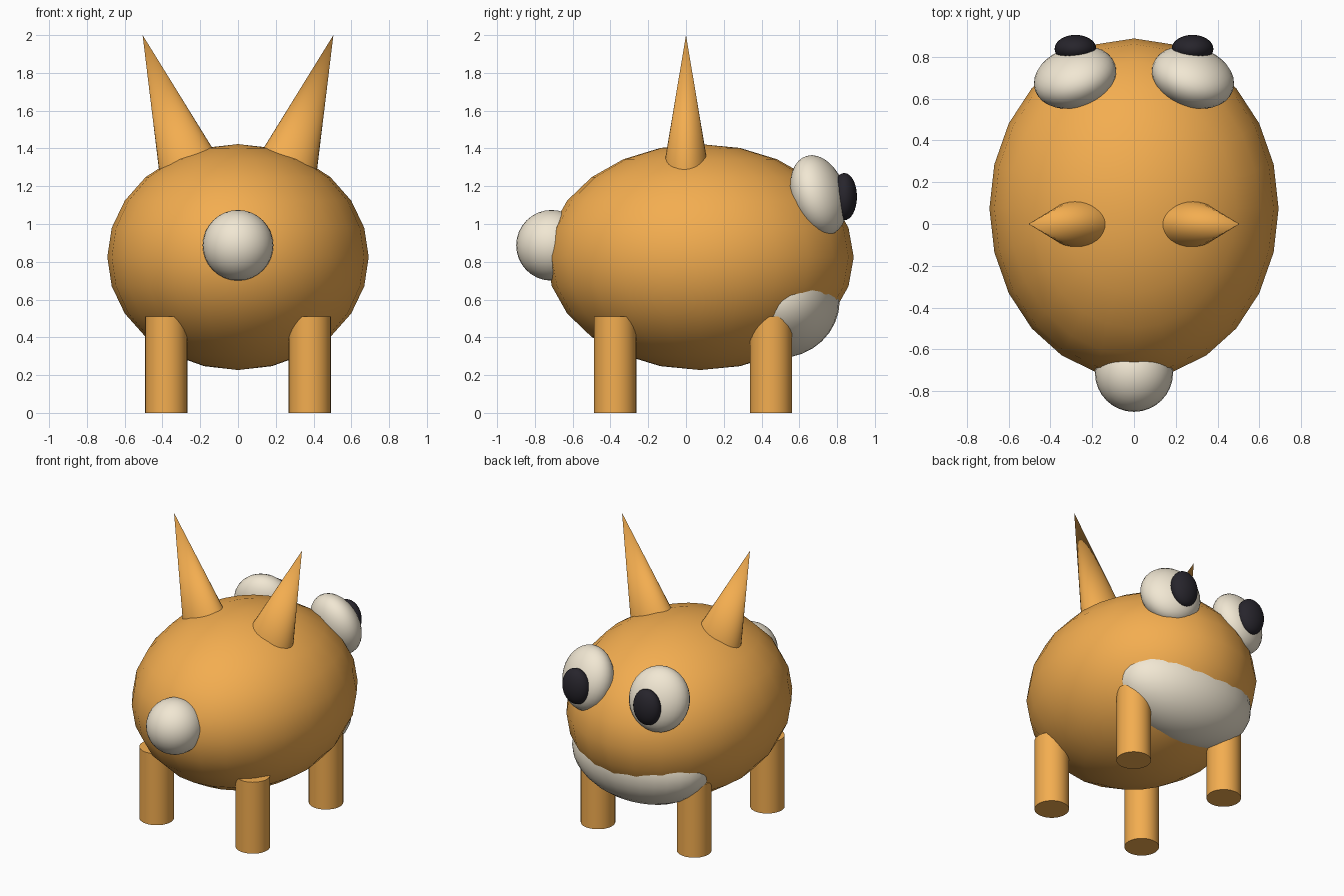
import bpy
from math import radians, atan2, tan
from mathutils import Vector

if "Cube" in bpy.data.objects:
    bpy.data.objects.remove(bpy.data.objects["Cube"])


def material(name, rgb):
    m = bpy.data.materials.new(name)
    m.diffuse_color = (*rgb, 1)
    m.use_nodes = True
    m.node_tree.nodes["Principled BSDF"].inputs["Base Color"].default_value = m.diffuse_color
    return m


ORANGE = material("orange", (0.9, 0.42, 0.08))
CREAM = material("cream", (0.88, 0.80, 0.65))
BLACK = material("black", (0.02, 0.018, 0.025))


def finish(name, scale, mat):
    ob = bpy.context.object
    ob.name = name
    ob.scale = scale
    ob.data.materials.append(mat)
    bpy.ops.object.transform_apply(location=False, rotation=False, scale=True)
    bpy.ops.object.shade_smooth_by_angle(angle=radians(40))
    return ob


def ellipsoid(name, loc, radii, mat, rot=(0, 0, 0), segments=32):
    bpy.ops.mesh.primitive_uv_sphere_add(segments=segments, ring_count=segments // 2,
                                         radius=1, location=loc, rotation=rot)
    return finish(name, radii, mat)


# Body, muzzle patch and the round ball on the -y end
ellipsoid("body", (0, 0.075, 0.825), (0.692, 0.813, 0.598), ORANGE, segments=24)
ellipsoid("muzzle", (0, 0.492, 0.595), (0.508, 0.322, 0.305), CREAM)
ellipsoid("tail", (0, -0.712, 0.887), (0.187, 0.187, 0.187), CREAM)

for side, label in ((-1, "left"), (1, "right")):
    # Bulging eyes turned outward, with flattened pupils
    ellipsoid(f"{label}_eye", (0.282 * side, 0.702, 1.152), (0.202, 0.136, 0.218), CREAM,
              rot=(radians(17), 0, radians(-18 * side)))
    ellipsoid(f"{label}_pupil", (0.28 * side, 0.838, 1.145), (0.1, 0.067, 0.125), BLACK)

    # Ears: slightly flattened cones leaning outward from inside the body
    tip = Vector((0.505 * side, 0, 2.0))
    axis = Vector((0.331 * side, 0, 0.944)).normalized()
    length = 0.8
    bpy.ops.mesh.primitive_cone_add(vertices=32, radius1=1, radius2=0, depth=length,
                                    location=tip - axis * length / 2,
                                    rotation=(0, atan2(axis.x, axis.z), 0))
    finish(f"{label}_ear", (length * tan(radians(12.4)), 0.127, 1), ORANGE)

    # Legs
    for y, end in ((-0.375, "front"), (0.45, "back")):
        bpy.ops.mesh.primitive_cylinder_add(vertices=32, radius=0.112, depth=0.51,
                                            location=(0.38 * side, y, 0.255))
        finish(f"{end}_{label}_leg", (1, 1, 1), ORANGE)
